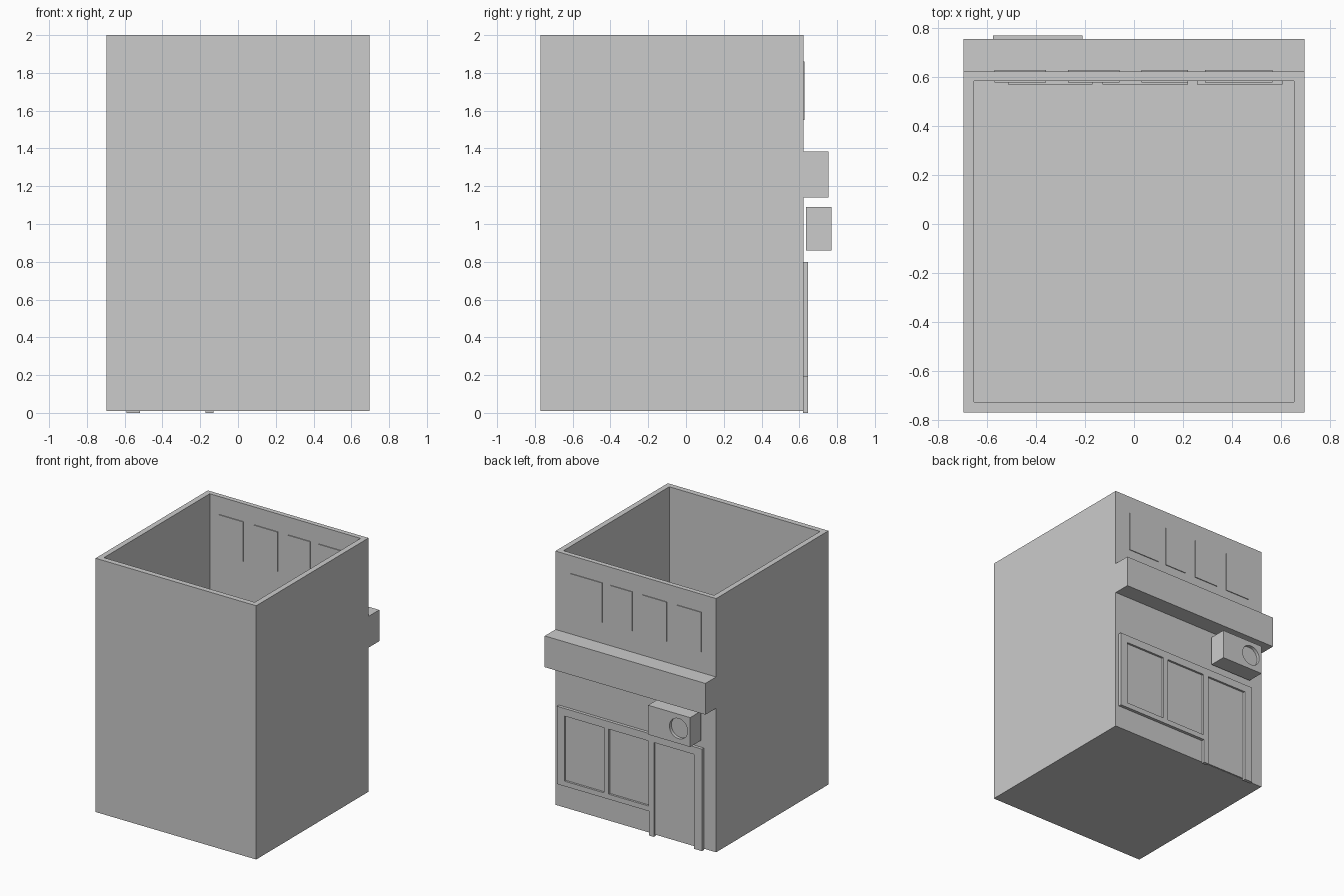
import bpy, bmesh, math
from mathutils import Matrix

if "Cube" in bpy.data.objects:
    bpy.data.objects.remove(bpy.data.objects["Cube"])


def finish(bm, name):
    bmesh.ops.recalc_face_normals(bm, faces=bm.faces)
    mesh = bpy.data.meshes.new(name)
    bm.to_mesh(mesh)
    bm.free()
    ob = bpy.data.objects.new(name, mesh)
    bpy.context.collection.objects.link(ob)
    return ob


def box(name, x, y, z):
    bm = bmesh.new()
    bmesh.ops.create_cube(bm, size=1)
    for v in bm.verts:
        for i, (a, b) in enumerate((x, y, z)):
            v.co[i] = a if v.co[i] < 0 else b
    return finish(bm, name)


def prism(name, points, offset):
    bm = bmesh.new()
    face = bm.faces.new([bm.verts.new(p) for p in points])
    ext = bmesh.ops.extrude_face_region(bm, geom=[face])
    moved = [g for g in ext["geom"] if isinstance(g, bmesh.types.BMVert)]
    bmesh.ops.translate(bm, verts=moved, vec=offset)
    return finish(bm, name)


def cut(target, *cutters):
    for c in cutters:
        m = target.modifiers.new("cut", 'BOOLEAN')
        m.operation = 'DIFFERENCE'
        m.solver = 'EXACT'
        m.object = c
        c.hide_render = True
        c.hide_set(True)


# Building shell: side profile with the overhanging ledge, open at the top
W = 0.697
profile = [(-0.77, 0.01), (0.622, 0.01), (0.622, 1.14), (0.755, 1.14),
           (0.755, 1.385), (0.622, 1.385), (0.622, 2), (-0.77, 2)]
shell = prism("building_shell", [(-W, y, z) for y, z in profile], (2 * W, 0, 0))
cut(shell, box("room_cutter", (-0.654, 0.654), (-0.727, 0.584), (0.053, 2.2)))

# Shopfront surround with door legs and two window openings
outline = [(-0.59, 0), (-0.52, 0), (-0.52, 0.74), (-0.173, 0.74), (-0.173, 0),
           (-0.13, 0), (-0.13, 0.19), (0.668, 0.19), (0.668, 0.8), (-0.59, 0.8)]
surround = prism("shopfront_surround", [(x, 0.62, z) for x, z in outline], (0, 0.026, 0))
shop_windows = [(-0.125, 0.218), (0.26, 0.603)]
cut(surround, *[box("window_cutter", x, (0.5, 0.7), (0.23, 0.74)) for x in shop_windows])

# Door and shop window panels, passing through the wall
box("door", (-0.515, -0.17), (0.57, 0.63), (0.012, 0.745))
for x in shop_windows:
    box("shop_window", (x[0] - 0.003, x[1] + 0.003), (0.57, 0.63), (0.227, 0.743))

# Upper floor windows
for x in [(-0.57, -0.36), (-0.27, -0.06), (0.03, 0.22), (0.29, 0.565)]:
    box("upper_window", x, (0.577, 0.628), (1.55, 1.86))

# Wall unit with a round recess
unit = box("wall_unit", (-0.575, -0.21), (0.635, 0.77), (0.86, 1.09))
bm = bmesh.new()
bmesh.ops.create_cone(bm, cap_ends=True, segments=32, radius1=0.079, radius2=0.079, depth=0.1,
                      matrix=Matrix.Translation((-0.474, 0.795, 0.977)) @ Matrix.Rotation(math.pi / 2, 4, 'X'))
cut(unit, finish(bm, "fan_cutter"))
